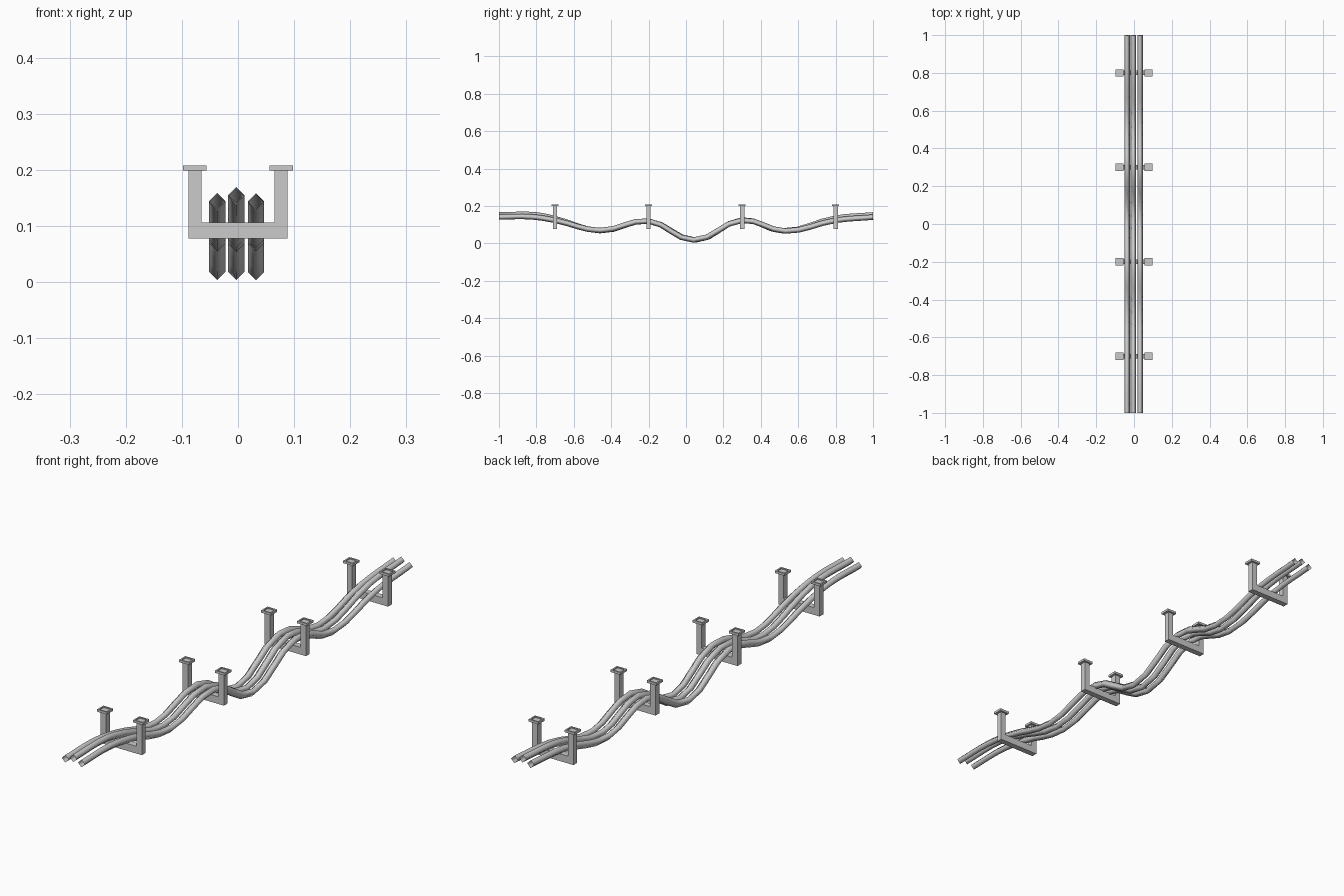
import bpy, bmesh
from mathutils import Vector

if "Cube" in bpy.data.objects:
    bpy.data.objects.remove(bpy.data.objects["Cube"])

# sagging cables: (y, z) points along the run
SIDE = [(-1, .141), (-.83, .142), (-.7, .123), (-.46, .069), (-.2, .119), (.04, .018),
        (.3, .123), (.53, .066), (.8, .123), (1, .140)]
MID = [(-1, .152), (-.8, .152), (-.7, .132), (-.46, .068), (-.2, .119), (.05, .018),
       (.3, .125), (.52, .067), (.8, .135), (1, .152)]


def cable(name, x, pts):
    cu = bpy.data.curves.new(name, 'CURVE')
    cu.dimensions = '3D'
    cu.twist_mode = 'Z_UP'
    cu.resolution_u = 4
    cu.bevel_depth = 0.0145
    cu.bevel_resolution = 0          # four-sided section, smooth shaded
    sp = cu.splines.new('BEZIER')
    sp.bezier_points.add(len(pts) - 1)
    for bp, (y, z) in zip(sp.bezier_points, pts):
        bp.co = (x, y, z)
        bp.handle_left_type = bp.handle_right_type = 'AUTO'
    sp.use_smooth = True
    ob = bpy.data.objects.new(name, cu)
    bpy.context.collection.objects.link(ob)


def finish(name, bm):
    bmesh.ops.recalc_face_normals(bm, faces=bm.faces)
    me = bpy.data.meshes.new(name)
    bm.to_mesh(me)
    bm.free()
    ob = bpy.data.objects.new(name, me)
    bpy.context.collection.objects.link(ob)
    return ob


# U-shaped hanger: flat profile extruded in y
def hanger(name, y):
    prof = [(-.088, .078), (.088, .078), (.088, .2), (.065, .2),
            (.065, .106), (-.065, .106), (-.065, .2), (-.088, .2)]
    bm = bmesh.new()
    f = bm.faces.new([bm.verts.new((x, y - .0115, z)) for x, z in prof])
    r = bmesh.ops.extrude_face_region(bm, geom=[f])
    bmesh.ops.translate(bm, vec=(0, .023, 0),
                        verts=[v for v in r['geom'] if isinstance(v, bmesh.types.BMVert)])
    finish(name, bm)


# ceiling plate with a shallow recess on top
def plate(name, x, y):
    bm = bmesh.new()
    bmesh.ops.create_cube(bm, size=1)
    bmesh.ops.scale(bm, vec=(.042, .038, .009), verts=bm.verts)
    bmesh.ops.translate(bm, vec=(x, y, .2035), verts=bm.verts)
    bm.normal_update()
    top = max(bm.faces, key=lambda f: f.calc_center_median().z)
    bmesh.ops.inset_region(bm, faces=[top], thickness=.008)
    r = bmesh.ops.extrude_face_region(bm, geom=[top])
    bmesh.ops.delete(bm, geom=[top], context='FACES_ONLY')
    bmesh.ops.translate(bm, vec=(0, 0, -.004),
                        verts=[v for v in r['geom'] if isinstance(v, bmesh.types.BMVert)])
    finish(name, bm)


cable("cable_left", -.037, SIDE)
cable("cable_middle", -.003, MID)
cable("cable_right", .032, SIDE)

for i, y in enumerate((-.7, -.2, .3, .8)):
    hanger(f"hanger_{i + 1}", y)
    for side, s in (("left", -1), ("right", 1)):
        plate(f"mounting_plate_{side}_{i + 1}", s * .077, y)
